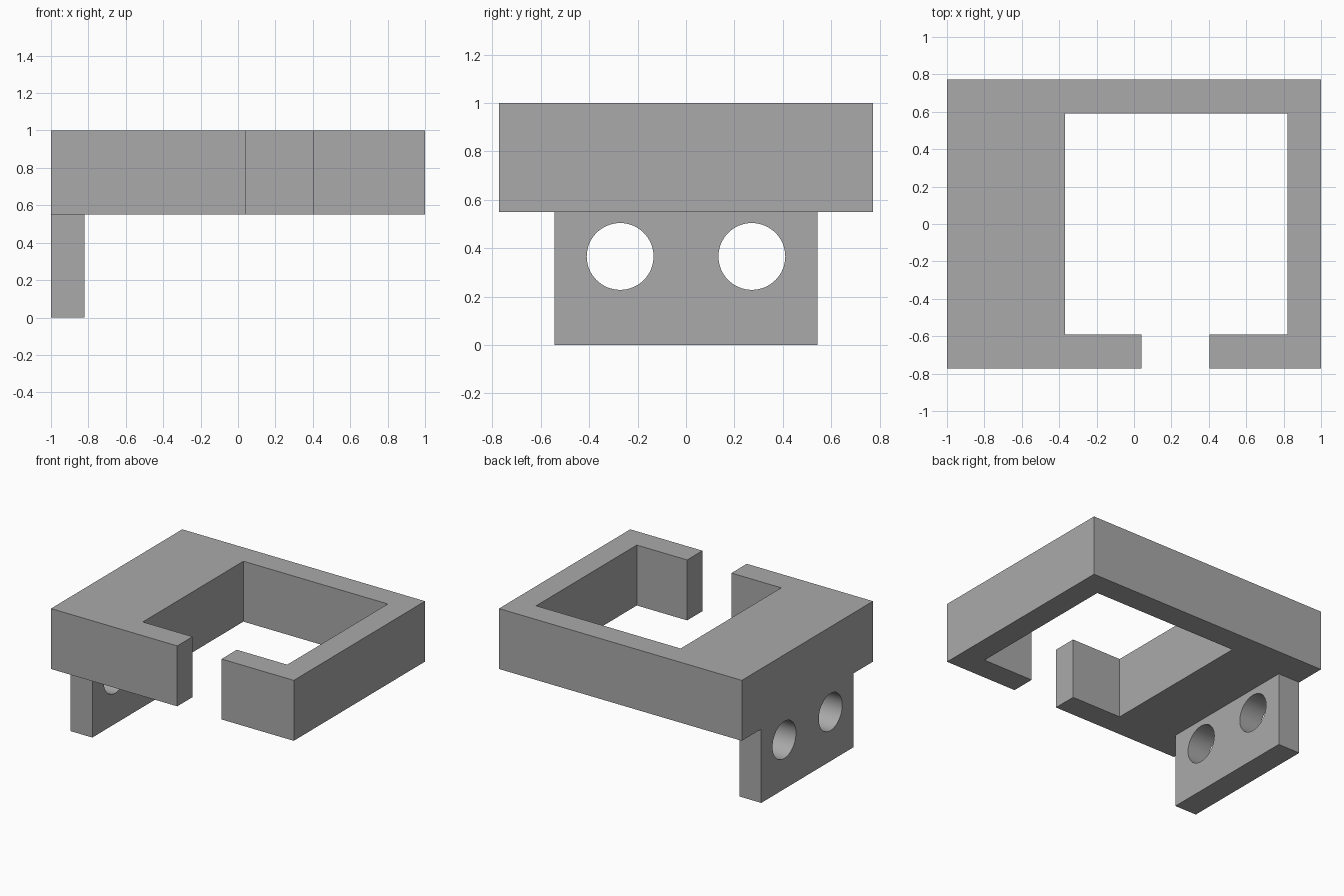
import bpy, bmesh, math

old = bpy.data.objects.get("Cube")
if old:
    bpy.data.objects.remove(old, do_unlink=True)

grey = bpy.data.materials.new("plain_grey")
grey.use_nodes = True
colour = (0.4, 0.4, 0.4, 1)
grey.diffuse_color = colour
grey.node_tree.nodes["Principled BSDF"].inputs["Base Color"].default_value = colour


def extrude_outline(name, outline, z0, z1):
    """Extrude a flat outline from z0 up to z1."""
    bm = bmesh.new()
    face = bm.faces.new([bm.verts.new((x, y, z0)) for x, y in outline])
    up = bmesh.ops.extrude_face_region(bm, geom=[face])["geom"]
    bmesh.ops.translate(bm, vec=(0, 0, z1 - z0),
                        verts=[v for v in up if isinstance(v, bmesh.types.BMVert)])
    bmesh.ops.recalc_face_normals(bm, faces=bm.faces)
    mesh = bpy.data.meshes.new(name)
    bm.to_mesh(mesh)
    bm.free()
    mesh.materials.append(grey)
    obj = bpy.data.objects.new(name, mesh)
    bpy.context.collection.objects.link(obj)
    return obj


# Open frame with a wide right side and a gap at the front
depth, inner = 0.772, 0.592
left, right = -0.37, 0.82
gap_a, gap_b = 0.04, 0.405
underside = 0.55
extrude_outline("open_frame", [
    (gap_a, -depth), (gap_a, -inner), (left, -inner), (left, inner),
    (right, inner), (right, -inner), (gap_b, -inner), (gap_b, -depth),
    (1, -depth), (1, depth), (-1, depth), (-1, -depth)], underside, 1)

# Mounting plate hanging from the right edge
half = 0.543
plate = extrude_outline("mounting_plate", [
    (-1, -half), (-0.82, -half), (-0.82, half), (-1, half)], 0, underside)

# Two round screw holes through the plate
for side in (-1, 1):
    bpy.ops.mesh.primitive_cylinder_add(
        vertices=64, radius=0.138, depth=0.6,
        location=(-0.91, side * 0.272, 0.366), rotation=(0, math.pi / 2, 0))
    cutter = bpy.context.object
    cutter.name = "hole_cutter"
    cutter.hide_render = True
    cutter.data.materials.append(grey)
    cut = plate.modifiers.new("hole", 'BOOLEAN')
    cut.operation = 'DIFFERENCE'
    cut.solver = 'EXACT'
    cut.object = cutter
    bpy.ops.object.select_all(action='DESELECT')
    plate.select_set(True)
    bpy.context.view_layer.objects.active = plate
    bpy.ops.object.modifier_apply(modifier=cut.name)
    bpy.data.objects.remove(cutter, do_unlink=True)

bpy.ops.object.shade_smooth_by_angle(angle=math.radians(30))
